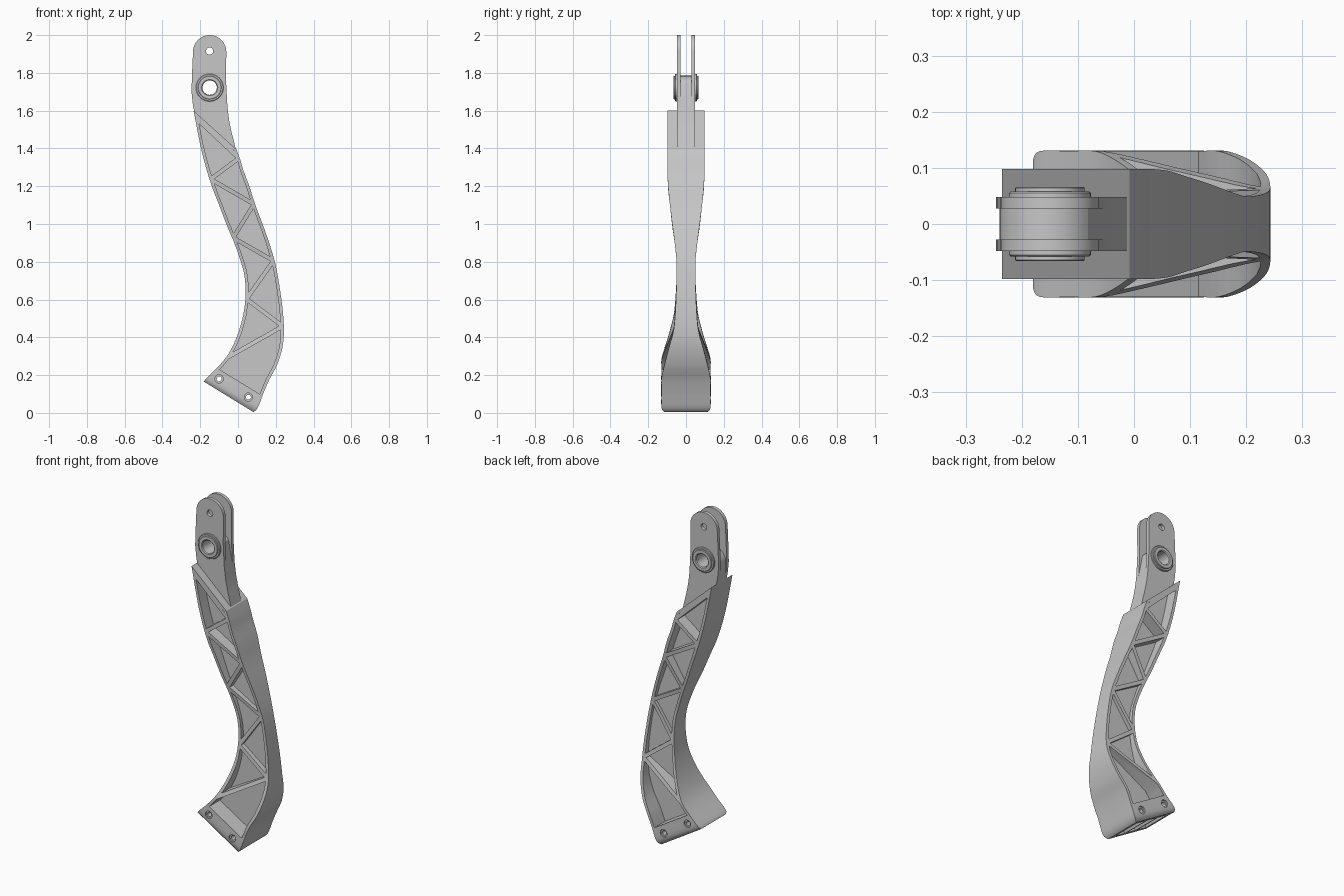
import bpy, bmesh, math
from mathutils import Vector

if "Cube" in bpy.data.objects:
    bpy.data.objects.remove(bpy.data.objects["Cube"])

GREY = (0.57, 0.57, 0.57, 1)
metal = bpy.data.materials.new("grey_metal")
metal.use_nodes = True
metal.diffuse_color = GREY
metal.node_tree.nodes["Principled BSDF"].inputs["Base Color"].default_value = GREY


def add_prism(bm, pts, y0, y1):
    """Extrude an outline in the xz plane from y0 to y1."""
    area = sum(p[0] * q[1] - q[0] * p[1] for p, q in zip(pts, pts[1:] + pts[:1]))
    if area < 0:
        pts = pts[::-1]
    a = [bm.verts.new((x, y0, z)) for x, z in pts]
    b = [bm.verts.new((x, y1, z)) for x, z in pts]
    bm.faces.new(a)
    bm.faces.new(b[::-1])
    for i in range(len(a)):
        j = (i + 1) % len(a)
        bm.faces.new((a[j], a[i], b[i], b[j]))


def finish(name, bm):
    bm.normal_update()
    bmesh.ops.recalc_face_normals(bm, faces=bm.faces)
    if bm.calc_volume(signed=True) < 0:
        bmesh.ops.reverse_faces(bm, faces=bm.faces)
    me = bpy.data.meshes.new(name)
    bm.to_mesh(me)
    bm.free()
    ob = bpy.data.objects.new(name, me)
    bpy.context.collection.objects.link(ob)
    me.materials.append(metal)
    return ob


def cut(ob, cutter):
    mod = ob.modifiers.new("cut", "BOOLEAN")
    mod.operation, mod.solver, mod.object = "DIFFERENCE", "EXACT", cutter
    bpy.context.view_layer.objects.active = ob
    bpy.ops.object.modifier_apply(modifier=mod.name)
    bpy.data.objects.remove(cutter)


def smooth(ob):
    bpy.ops.object.select_all(action="DESELECT")
    ob.select_set(True)
    bpy.context.view_layer.objects.active = ob
    bpy.ops.object.shade_smooth_by_angle(angle=math.radians(25))


def circle(cx, cz, r, n=32):
    return [(cx + r * math.cos(2 * math.pi * i / n),
             cz + r * math.sin(2 * math.pi * i / n)) for i in range(n)]


def arc(cx, cz, r, n, a0, a1):
    return [(cx + r * math.cos(a0 + (a1 - a0) * i / n),
             cz + r * math.sin(a0 + (a1 - a0) * i / n)) for i in range(n + 1)]


# Arm stations, base to top: left x, z, right x, z, half thickness
stations = [
    (-.18, .165, .082, .004, .115), (-.168, .183, .105, .028, .13),
    (-.115, .235, .135, .105, .13), (-.07, .285, .165, .175, .13),
    (-.035, .34, .205, .25, .115), (0, .42, .235, .345, .09),
    (.028, .52, .243, .44, .065), (.04, .62, .235, .56, .055),
    (.035, .72, .215, .7, .05), (.015, .8, .195, .8, .05),
    (-.02, .9, .165, .9, .06), (-.058, .99, .13, 1, .073),
    (-.1, 1.1, .092, 1.1, .085), (-.135, 1.19, .06, 1.2, .095),
    (-.17, 1.3, .03, 1.28, .098), (-.2, 1.42, .012, 1.34, .098),
    (-.235, 1.6, -.008, 1.395, .098)]
LAST = len(stations) - 1


def station(u):
    """Smooth interpolation through the stations."""
    i = min(int(u), LAST - 1)
    t = u - i
    p = [stations[min(max(k, 0), LAST)] for k in range(i - 1, i + 3)]
    return [0.5 * (2 * b + (c - a) * t + (2 * a - 5 * b + 4 * c - d) * t ** 2
                   + (3 * b - a - 3 * c + d) * t ** 3) for a, b, c, d in zip(*p)]


def edge_points(side, u0, u1):
    """Points along one flange (0 left, 1 right), a little inside its edge."""
    us = [u0] + [k / 2 for k in range(LAST * 2) if u0 + .45 < k / 2 < u1 - .45]
    us += [u1] if u1 > u0 else []
    out = []
    for u in us:
        lx, lz, rx, rz, h = station(u)
        l, r = Vector((lx, lz)), Vector((rx, rz))
        d = (r - l).normalized() * 0.006
        out.append(l + d if side == 0 else r - d)
    return out


def inset(pts, t):
    """Move every side of an outline inwards by t."""
    n = len(pts)
    turn = sum(pts[i - 1].cross(pts[i]) for i in range(n))
    sign = 1 if turn > 0 else -1
    out = []
    for i in range(n):
        e0 = (pts[i] - pts[i - 1]).normalized()
        e1 = (pts[(i + 1) % n] - pts[i]).normalized()
        n0, n1 = Vector((-e0.y, e0.x)) * sign, Vector((-e1.y, e1.x)) * sign
        out.append(tuple(pts[i] + (n0 + n1) * t / (1 + n0.dot(n1))))
    return out


# Lofted arm body
bm = bmesh.new()
rings = []
for k in range(LAST * 4 + 1):
    lx, lz, rx, rz, h = station(k / 4)
    rings.append([bm.verts.new(c) for c in
                  ((lx, -h, lz), (rx, -h, rz), (rx, h, rz), (lx, h, lz))])
for a, b in zip(rings, rings[1:]):
    for i in range(4):
        j = (i + 1) % 4
        bm.faces.new((a[i], a[j], b[j], b[i]))
bm.faces.new(rings[0][::-1])
bm.faces.new(rings[-1])
arm = finish("arm_body", bm)

# Truss pockets on both sides, between zigzag ribs (left node, right node)
ribs = [(1.9, 1.7), (3.2, 6.15), (6.85, 6.15), (6.85, 9.05), (10.3, 9.05), (10.3, 12.05),
        (13.45, 12.05), (13.45, 15.1), (15.75, 15.1), (15.75, 15.9)]
WEB = 0.03
bm = bmesh.new()
for (l0, r0), (l1, r1) in zip(ribs, ribs[1:]):
    outline = inset(edge_points(0, l0, l1) + edge_points(1, r0, r1)[::-1], 0.011)
    add_prism(bm, outline, WEB, 0.3)
    add_prism(bm, outline, -0.3, -WEB)
cut(arm, finish("pocket_cutter", bm))

# Screw holes with counterbores near the base
for radius, spans in ((.013, [(-.3, .3)]), (.022, [(-.3, -.122), (.122, .3)])):
    bm = bmesh.new()
    for x, z in ((-.1, .18), (.055, .083)):
        for y0, y1 in spans:
            add_prism(bm, circle(x, z, radius, 20), y0, y1)
    cut(arm, finish("screw_cutter", bm))

# Recessed cells in the underside
base = Vector((-.18, .165))
along = Vector((.262, -.161)).normalized()
up = Vector((-along.y, along.x))
bm = bmesh.new()
for i in range(3):
    s = 0.03 + i * 0.086
    corners = [tuple(base + along * (s + a) + up * b)
               for a, b in ((0, -.05), (.072, -.05), (.072, .02), (0, .02))]
    add_prism(bm, corners, -.085, .085)
cut(arm, finish("base_cutter", bm))
smooth(arm)

# Neck and fork
lower = [(-.063, 1.75), (-.056, 1.62), (-.047, 1.55), (-.035, 1.49), (-.022, 1.44), (-.011, 1.392),
         (-.231, 1.59), (-.24, 1.64), (-.246, 1.7)]
BORE = (-.15, 1.722)
PIN = (-.15, 1.915)


def neck_part(name, pts, y0, y1):
    bm = bmesh.new()
    add_prism(bm, pts, y0, y1)
    ob = finish(name, bm)
    bm = bmesh.new()
    add_prism(bm, circle(*BORE, .038), -.3, .3)
    add_prism(bm, circle(*PIN, .019, 20), -.3, .3)
    cut(ob, finish("bore_cutter", bm))
    smooth(ob)


core_top = arc(-.153, 1.697, .088, 16, math.pi * .92, math.pi * .2)
neck_part("neck_core", core_top + lower[1:-1], -.0285, .0285)
fork_top = arc(-.15, 1.912, .088, 20, math.pi, 0)
for side, name in ((-1, "front_fork_plate"), (1, "back_fork_plate")):
    neck_part(name, [(-.244, 1.78)] + fork_top + lower, side * .028, side * .048)

# Stepped bearing bosses on each fork plate
for side, name in ((-1, "front_bearing_boss"), (1, "back_bearing_boss")):
    bm = bmesh.new()
    profile = [(.038, .04), (.073, .04), (.073, .055), (.07, .058), (.062, .058),
               (.062, .064), (.06, .066), (.043, .066), (.038, .062)]
    loops = [[bm.verts.new((x, side * y, z)) for x, z in circle(*BORE, r, 40)]
             for r, y in profile]
    for a, b in zip(loops, loops[1:] + loops[:1]):
        for i in range(40):
            j = (i + 1) % 40
            bm.faces.new((a[i], a[j], b[j], b[i]))
    smooth(finish(name, bm))
